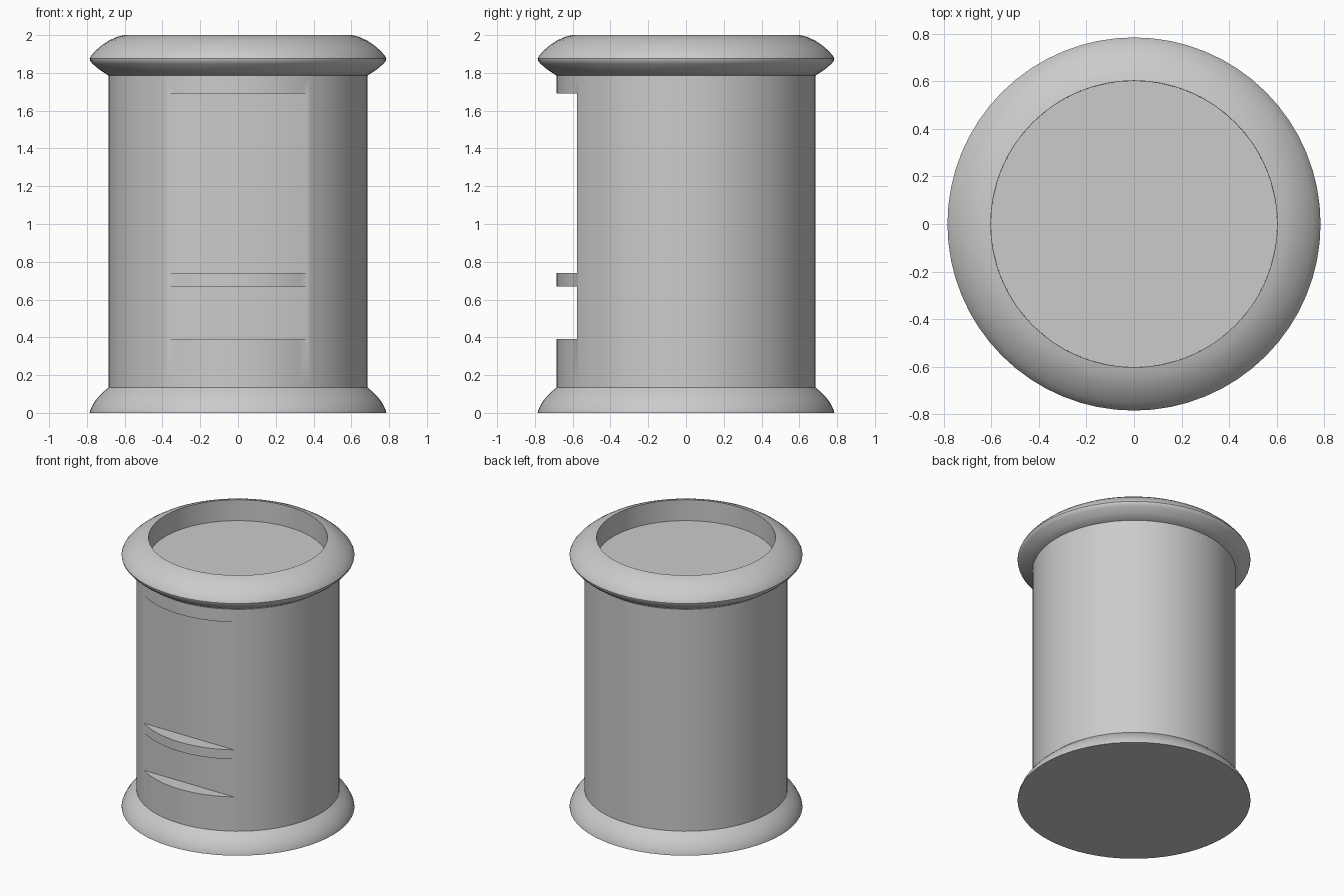
import bpy, bmesh, math

SEGMENTS = 64
BODY_R = 0.685
RIM_Z, BASE_Z = 1.785, 0.135

if "Cube" in bpy.data.objects:
    bpy.data.objects.remove(bpy.data.objects["Cube"], do_unlink=True)

grey = bpy.data.materials.new("plain grey")
grey.use_nodes = True
colour = (0.6, 0.6, 0.6, 1.0)
grey.diffuse_color = colour
grey.node_tree.nodes["Principled BSDF"].inputs["Base Color"].default_value = colour


def lathe(name, profile):
    """Revolve (radius, z) points about z and cap both ends."""
    bm = bmesh.new()
    rings = []
    for r, z in profile:
        angles = [2 * math.pi * i / SEGMENTS for i in range(SEGMENTS)]
        rings.append([bm.verts.new((r * math.cos(a), r * math.sin(a), z)) for a in angles])
    for low, high in zip(rings, rings[1:]):
        for i in range(SEGMENTS):
            j = (i + 1) % SEGMENTS
            bm.faces.new((low[i], low[j], high[j], high[i]))
    bm.faces.new(rings[0][::-1])
    bm.faces.new(rings[-1])
    bmesh.ops.recalc_face_normals(bm, faces=bm.faces)
    mesh = bpy.data.meshes.new(name)
    bm.to_mesh(mesh)
    bm.free()
    obj = bpy.data.objects.new(name, mesh)
    obj.data.materials.append(grey)
    bpy.context.collection.objects.link(obj)
    return obj


def cut_recess(target, z_low, z_high, depth_y):
    """Cut a flat-backed rectangular recess into the front."""
    bpy.ops.mesh.primitive_cube_add(size=1, location=(0, depth_y - 0.25, (z_low + z_high) / 2))
    cutter = bpy.context.object
    cutter.name = "recess_cutter"
    cutter.scale = (1.2, 0.5, z_high - z_low)
    cutter.hide_render = True
    cutter.data.materials.append(grey)
    mod = target.modifiers.new("recess", "BOOLEAN")
    mod.operation = "DIFFERENCE"
    mod.solver = "EXACT"
    mod.object = cutter
    bpy.context.view_layer.objects.active = target
    bpy.ops.object.modifier_apply(modifier=mod.name)
    bpy.data.objects.remove(cutter, do_unlink=True)


# Flared foot
base = lathe("base_flare", [(0.785, 0), (0.783, 0.012), (0.768, 0.045), (0.747, 0.076),
                            (0.72, 0.105), (BODY_R, BASE_Z)])

# Straight drum with two front recesses
body = lathe("body", [(BODY_R, BASE_Z), (BODY_R, RIM_Z)])
cut_recess(body, 0.74, 1.69, -0.576)
cut_recess(body, 0.39, 0.67, -0.576)

# Bulging rim with a sunken lid
rim = lathe("top_rim", [(BODY_R, RIM_Z), (0.735, 1.818), (0.77, 1.848), (0.783, 1.864),
                        (0.785, 1.875), (0.778, 1.89), (0.755, 1.917), (0.72, 1.947),
                        (0.68, 1.973), (0.64, 1.991), (0.603, 2.0), (0.602, 1.845)])

# Smooth curved walls, crisp edges
bpy.ops.object.select_all(action="DESELECT")
for obj in (base, body, rim):
    obj.select_set(True)
bpy.context.view_layer.objects.active = body
bpy.ops.object.shade_smooth_by_angle(angle=math.radians(35))
